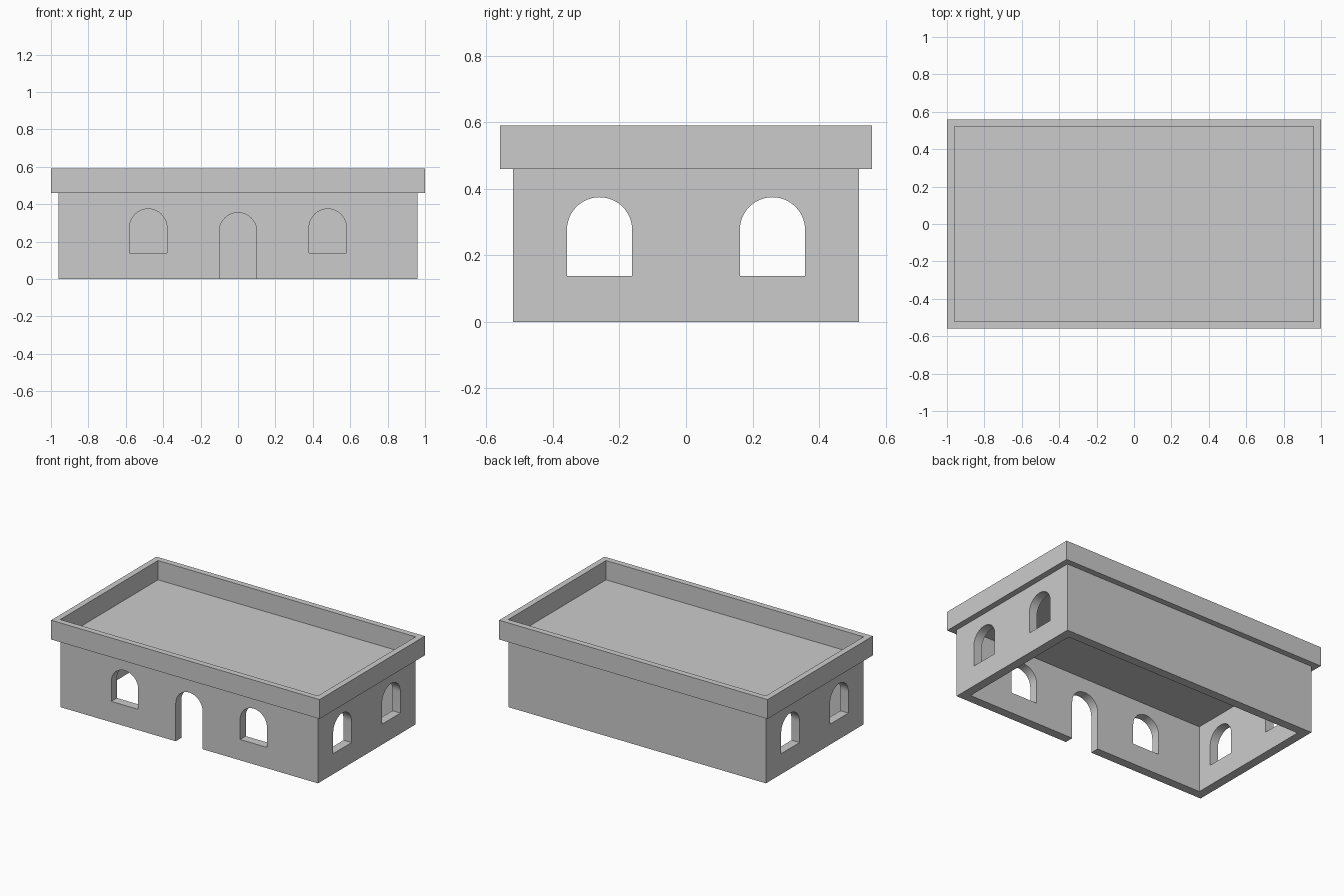
import bpy, bmesh, math

if "Cube" in bpy.data.objects:
    bpy.data.objects.remove(bpy.data.objects["Cube"])

WX, WY = 0.96, 0.52      # wall half sizes
T = 0.06                 # wall thickness
WALL_TOP, CEILING, TOP = 0.46, 0.45, 0.59
RIM = 0.04               # parapet overhang and thickness


def make_object(name, bm):
    bmesh.ops.recalc_face_normals(bm, faces=bm.faces)
    mesh = bpy.data.meshes.new(name)
    bm.to_mesh(mesh)
    bm.free()
    obj = bpy.data.objects.new(name, mesh)
    bpy.context.collection.objects.link(obj)
    return obj


def box(name, hx, hy, z0, z1):
    bm = bmesh.new()
    bmesh.ops.create_cube(bm, size=1)
    for v in bm.verts:
        v.co = (v.co.x * 2 * hx, v.co.y * 2 * hy, z0 if v.co.z < 0 else z1)
    return make_object(name, bm)


def arch_cutter(name, centre, half, z0, spring, place, depth, steps=24):
    # Arched profile swept through the wall; place maps (across, through, z)
    profile = [(centre - half, z0), (centre + half, z0)]
    for i in range(steps + 1):
        a = math.pi * i / steps
        profile.append((centre + half * math.cos(a), spring + half * math.sin(a)))
    bm = bmesh.new()
    face = bm.faces.new([bm.verts.new(place(u, depth[0], z)) for u, z in profile])
    ext = bmesh.ops.extrude_face_region(bm, geom=[face])["geom"]
    shift = [b - a for a, b in zip(place(0, depth[0], 0), place(0, depth[1], 0))]
    bmesh.ops.translate(bm, vec=shift,
                        verts=[g for g in ext if isinstance(g, bmesh.types.BMVert)])
    return make_object(name, bm)


def cut(obj, cutter):
    bpy.context.view_layer.objects.active = obj
    mod = obj.modifiers.new("cut", 'BOOLEAN')
    mod.operation, mod.solver, mod.object = 'DIFFERENCE', 'EXACT', cutter
    bpy.ops.object.modifier_apply(modifier=mod.name)
    bpy.data.objects.remove(cutter)


# Walls with the flat roof, hollow and open underneath
walls = box("walls_and_roof", WX, WY, 0, WALL_TOP)
cut(walls, box("room_cutter", WX - T, WY - T, -0.1, CEILING))


def on_front(u, d, z):
    return (u, d, z)


def on_side(u, d, z):
    return (d, u, z)


# Doorway in the front wall
front_depth = (-WY - 0.1, -WY + T + 0.1)
cut(walls, arch_cutter("door_cutter", 0, 0.10, -0.1, 0.255, on_front, front_depth))

# Front windows, and side windows through both end walls
for s in (-1, 1):
    cut(walls, arch_cutter("front_window_cutter", s * 0.48, 0.10, 0.14, 0.275,
                           on_front, front_depth))
    cut(walls, arch_cutter("side_window_cutter", s * 0.26, 0.098, 0.138, 0.277,
                           on_side, (-WX - 0.1, WX + 0.1)))

# Parapet rim around the roof
parapet = box("parapet", WX + RIM, WY + RIM, WALL_TOP, TOP)
cut(parapet, box("parapet_cutter", WX, WY, WALL_TOP - 0.1, TOP + 0.1))

# Smooth arches, sharp edges elsewhere
bpy.ops.object.select_all(action='DESELECT')
walls.select_set(True)
bpy.context.view_layer.objects.active = walls
bpy.ops.object.shade_smooth_by_angle(angle=math.radians(30))
